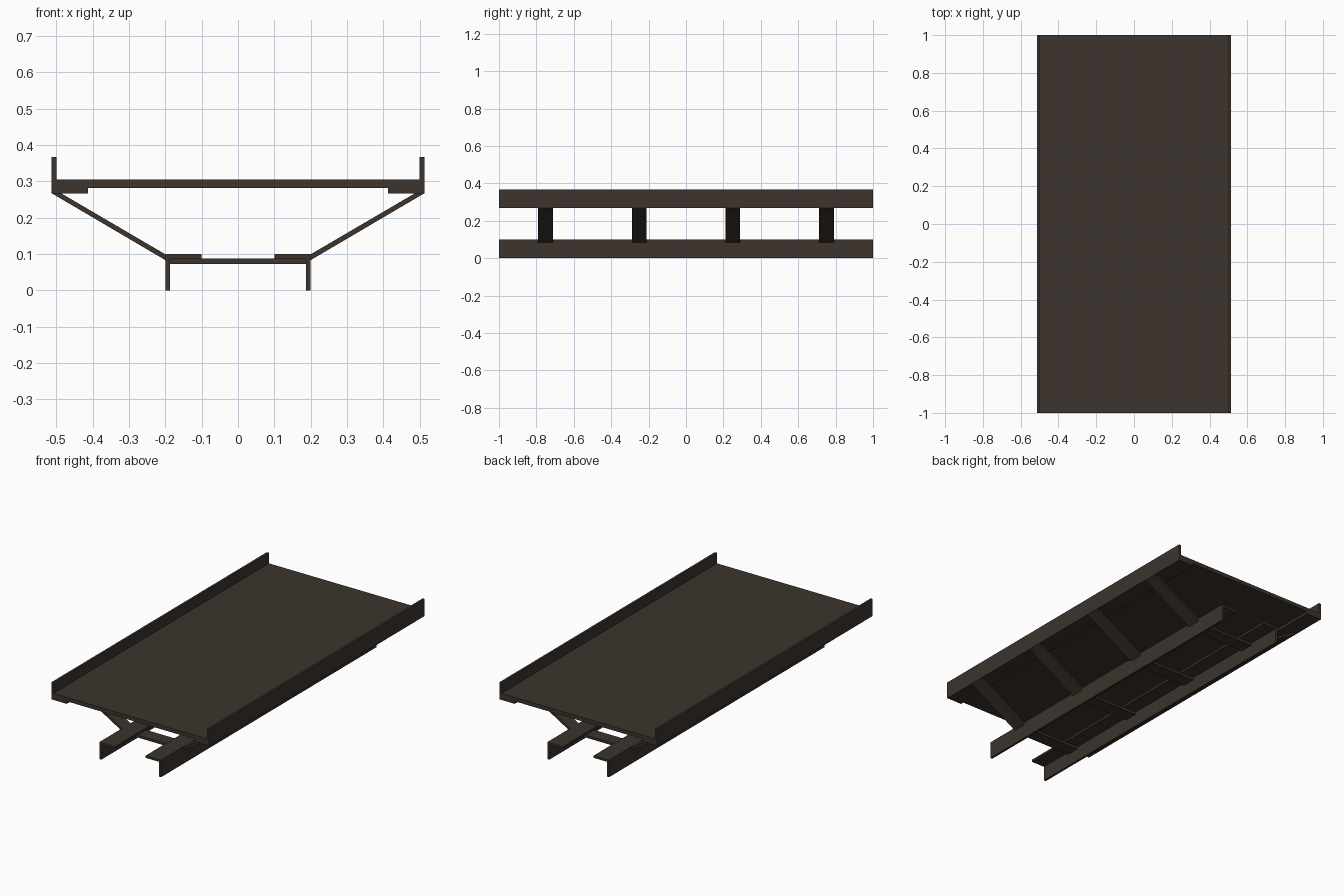
import bpy

if "Cube" in bpy.data.objects:
    bpy.data.objects.remove(bpy.data.objects["Cube"])

steel = bpy.data.materials.new("dark brown steel")
steel.diffuse_color = (0.045, 0.034, 0.026, 1)
steel.use_nodes = True
steel.node_tree.nodes["Principled BSDF"].inputs["Base Color"].default_value = steel.diffuse_color


def extrude(name, profile, y0, y1):
    """Extrude a closed (x, z) profile from y0 to y1."""
    n = len(profile)
    area = sum(profile[i][0] * profile[(i + 1) % n][1] - profile[(i + 1) % n][0] * profile[i][1]
               for i in range(n))
    if area < 0:
        profile = profile[::-1]
    verts = [(x, y, z) for y in (y0, y1) for x, z in profile]
    faces = [list(range(n)), list(range(2 * n - 1, n - 1, -1))]
    faces += [[(i + 1) % n, i, n + i, n + (i + 1) % n] for i in range(n)]
    mesh = bpy.data.meshes.new(name)
    mesh.from_pydata(verts, [], faces)
    mesh.materials.append(steel)
    obj = bpy.data.objects.new(name, mesh)
    bpy.context.collection.objects.link(obj)
    return obj


def rect(x0, x1, z0, z1):
    return [(x0, z0), (x1, z0), (x1, z1), (x0, z1)]


# Walking deck
extrude("deck", rect(-0.5, 0.5, 0.282, 0.305), -1, 1)

# Angle rails and braces, one of each per side
upper = [(0.413, 0.267), (0.513, 0.267), (0.513, 0.367), (0.5, 0.367), (0.5, 0.282), (0.413, 0.282)]
lower = [(0.1, 0.087), (0.187, 0.087), (0.187, 0), (0.2, 0), (0.2, 0.1), (0.1, 0.1)]
brace = [(0.2, 0.083), (0.513, 0.267), (0.487, 0.267), (0.2, 0.099)]
stations = (-0.75, -0.25, 0.25, 0.75)

for side, s in (("left", -1), ("right", 1)):
    def flip(p):
        return [(s * x, z) for x, z in p]
    extrude(f"{side}_upper_angle_rail", flip(upper), -1, 1)
    extrude(f"{side}_lower_angle_rail", flip(lower), -1, 1)
    for i, y in enumerate(stations):
        extrude(f"{side}_brace_{i + 1}", flip(brace), y - 0.04, y + 0.04)

# Cross ties between the lower rails
for i, y in enumerate(stations):
    extrude(f"cross_tie_{i + 1}", rect(-0.187, 0.187, 0.073, 0.087), y - 0.04, y + 0.04)
